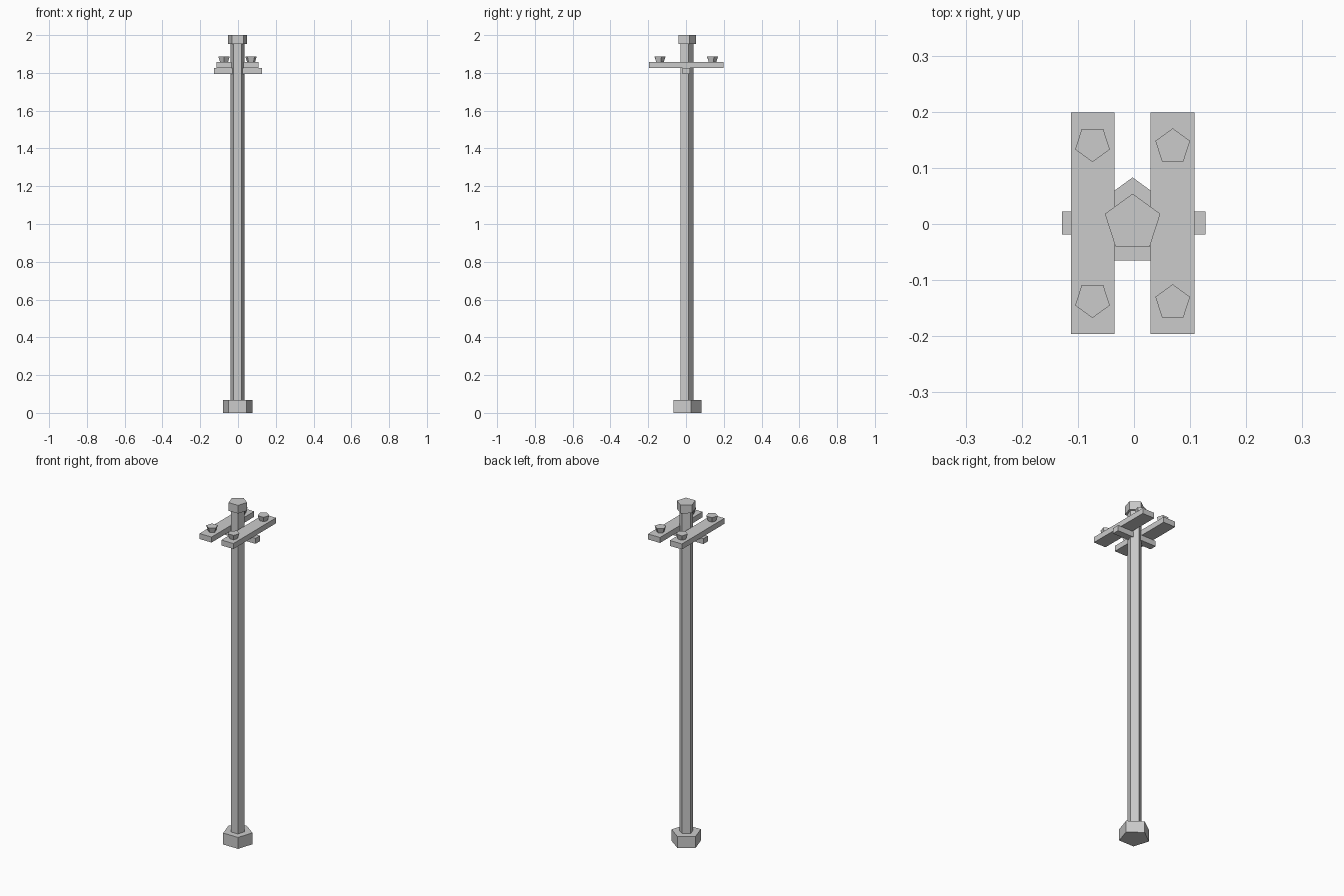
import bpy
import math

if "Cube" in bpy.data.objects:
    bpy.data.objects.remove(bpy.data.objects["Cube"], do_unlink=True)

GREY = (0.6, 0.6, 0.6, 1)
grey = bpy.data.materials.new("plain grey")
grey.use_nodes = True
grey.diffuse_color = GREY
grey.node_tree.nodes["Principled BSDF"].inputs["Base Color"].default_value = GREY

# Centre of the whole post; everything is symmetric about it
CX, CY = -0.0025, 0.0015


def finish(name):
    ob = bpy.context.object
    ob.name = ob.data.name = name
    ob.data.materials.append(grey)
    return ob


def pentagon(name, x, y, r_low, r_high, low, high, point=1):
    """Five-sided prism with one corner towards +y (point=1) or -y (point=-1)."""
    bpy.ops.mesh.primitive_cone_add(
        vertices=5, radius1=r_low, radius2=r_high, depth=high - low,
        location=(x, y, (low + high) / 2),
        rotation=(0, 0, 0 if point > 0 else math.pi))
    return finish(name)


def beam(name, x, size_x, size_y, low, high):
    bpy.ops.mesh.primitive_cube_add(size=1, location=(x, CY, (low + high) / 2))
    bpy.context.object.scale = (size_x, size_y, high - low)
    return finish(name)


# Upright post with its foot and cap
pentagon("foot", CX, 0.001, 0.082, 0.082, 0, 0.067)
pentagon("post", CX, 0.001, 0.038, 0.038, 0.03, 1.97)
pentagon("post_cap", CX, 0.002, 0.052, 0.052, 1.952, 2)

# Short bar through the post, carrying the two long arms
beam("support_bar", CX + 0.002, 0.255, 0.041, 1.793, 1.825)

for side, label in ((1, "left"), (-1, "right")):
    beam(label + "_arm", CX + side * 0.071, 0.078, 0.395, 1.825, 1.857)
    # Flared insulators at both ends of the arm
    for end, place in ((1, "back"), (-1, "front")):
        pentagon(f"{label}_{place}_insulator", CX + side * 0.0715,
                 CY + end * 0.139 - side * 0.0025,
                 0.022, 0.0325, 1.857, 1.888, point=side)
